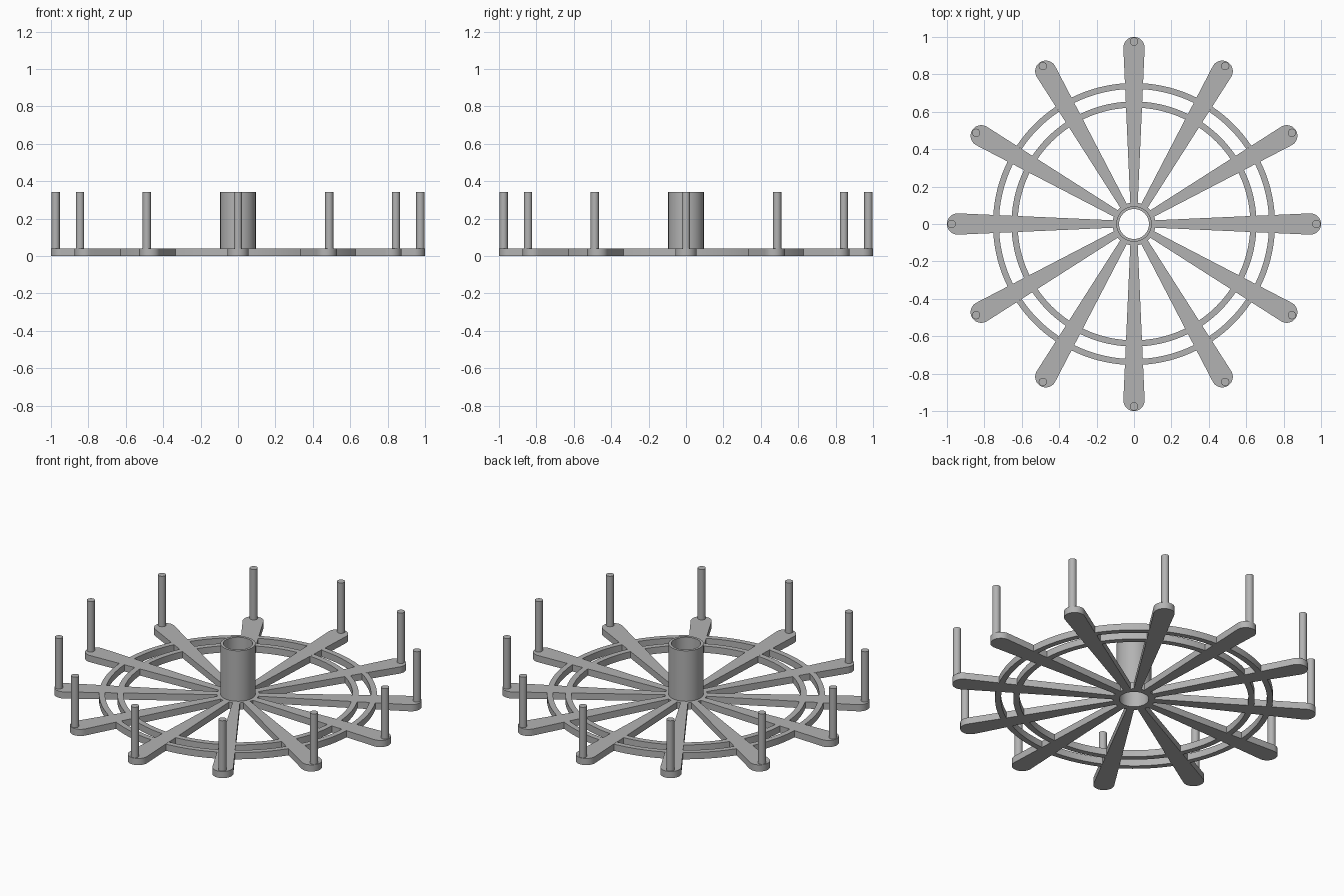
import bpy, bmesh
from math import pi, sin, cos, asin, radians
from mathutils import Matrix

cube = bpy.data.objects.get("Cube")
if cube:
    bpy.data.objects.remove(cube, do_unlink=True)

ARMS = 12
PLATE, TOP = 0.04, 0.342
HUB_R, TUBE_R, BORE_R = 0.115, 0.095, 0.08
ROOT_X, ROOT_W, TIP_X, TIP_W = 0.113, 0.02, 0.943, 0.057
PIN_X, PIN_R = 0.975, 0.022

grey = bpy.data.materials.new("plain grey")
grey.use_nodes = True
colour = (0.45, 0.45, 0.45, 1)
grey.diffuse_color = colour
grey.node_tree.nodes["Principled BSDF"].inputs["Base Color"].default_value = colour


def finish(name, bm, angle=0):
    """Turn a bmesh into a named object with sharp-edged smooth shading."""
    bmesh.ops.recalc_face_normals(bm, faces=bm.faces)
    mesh = bpy.data.meshes.new(name)
    bm.to_mesh(mesh)
    bm.free()
    mesh.materials.append(grey)
    mesh.transform(Matrix.Rotation(angle, 4, "Z"))
    obj = bpy.data.objects.new(name, mesh)
    bpy.context.collection.objects.link(obj)
    bpy.ops.object.select_all(action="DESELECT")
    obj.select_set(True)
    bpy.context.view_layer.objects.active = obj
    bpy.ops.object.shade_smooth_by_angle(angle=radians(30))
    return obj


def extrude_outline(name, points, z0, z1, angle):
    """Raise a flat outline into a solid slab."""
    bm = bmesh.new()
    face = bm.faces.new([bm.verts.new((x, y, z0)) for x, y in points])
    raised = bmesh.ops.extrude_face_region(bm, geom=[face], use_keep_orig=True)
    verts = [g for g in raised["geom"] if isinstance(g, bmesh.types.BMVert)]
    bmesh.ops.translate(bm, vec=(0, 0, z1 - z0), verts=verts)
    return finish(name, bm, angle)


def arc(radius, start, end, steps, cx=0):
    return [(cx + radius * cos(a), radius * sin(a))
            for a in (start + (end - start) * i / steps for i in range(steps + 1))]


def arm_edge_angle(radius):
    """Angle from an arm's centreline to its side at the given radius."""
    t = (radius - ROOT_X) / (TIP_X - ROOT_X)
    return asin((ROOT_W + (TIP_W - ROOT_W) * t) / radius)


# Hub: flanged base and hollow tube as one turned profile
profile = [(BORE_R, 0), (HUB_R, 0), (HUB_R, PLATE),
           (TUBE_R, PLATE), (TUBE_R, TOP), (BORE_R, TOP)]
bm = bmesh.new()
loop = [bm.verts.new((r, 0, z)) for r, z in profile]
edges = [bm.edges.new((loop[i - 1], loop[i])) for i in range(len(loop))]
bmesh.ops.spin(bm, geom=loop + edges, axis=(0, 0, 1), cent=(0, 0, 0),
               angle=2 * pi, steps=64, use_merge=True)
bmesh.ops.remove_doubles(bm, verts=bm.verts, dist=0.0001)
finish("hub", bm)

step = 2 * pi / ARMS
arm_outline = [(ROOT_X, -ROOT_W)] + arc(TIP_W, -pi / 2, pi / 2, 20, TIP_X) + [(ROOT_X, ROOT_W)]
pin_outline = arc(PIN_R, 0, 2 * pi, 24, PIN_X)[:-1]

for n in range(ARMS):
    # Tapered arm with rounded tip, and its upright pin
    extrude_outline(f"arm_{n + 1}", arm_outline, 0, PLATE, n * step)
    extrude_outline(f"pin_{n + 1}", pin_outline, PLATE, TOP, n * step)
    # Bracing ring pieces spanning the gap to the next arm
    for label, r0, r1 in (("inner", 0.622, 0.655), ("outer", 0.722, 0.754)):
        a0, a1 = arm_edge_angle(r0), arm_edge_angle(r1)
        outline = arc(r0, a0, step - a0, 8) + arc(r1, step - a1, a1, 8)
        extrude_outline(f"{label}_ring_{n + 1}", outline, 0, PLATE, n * step)
